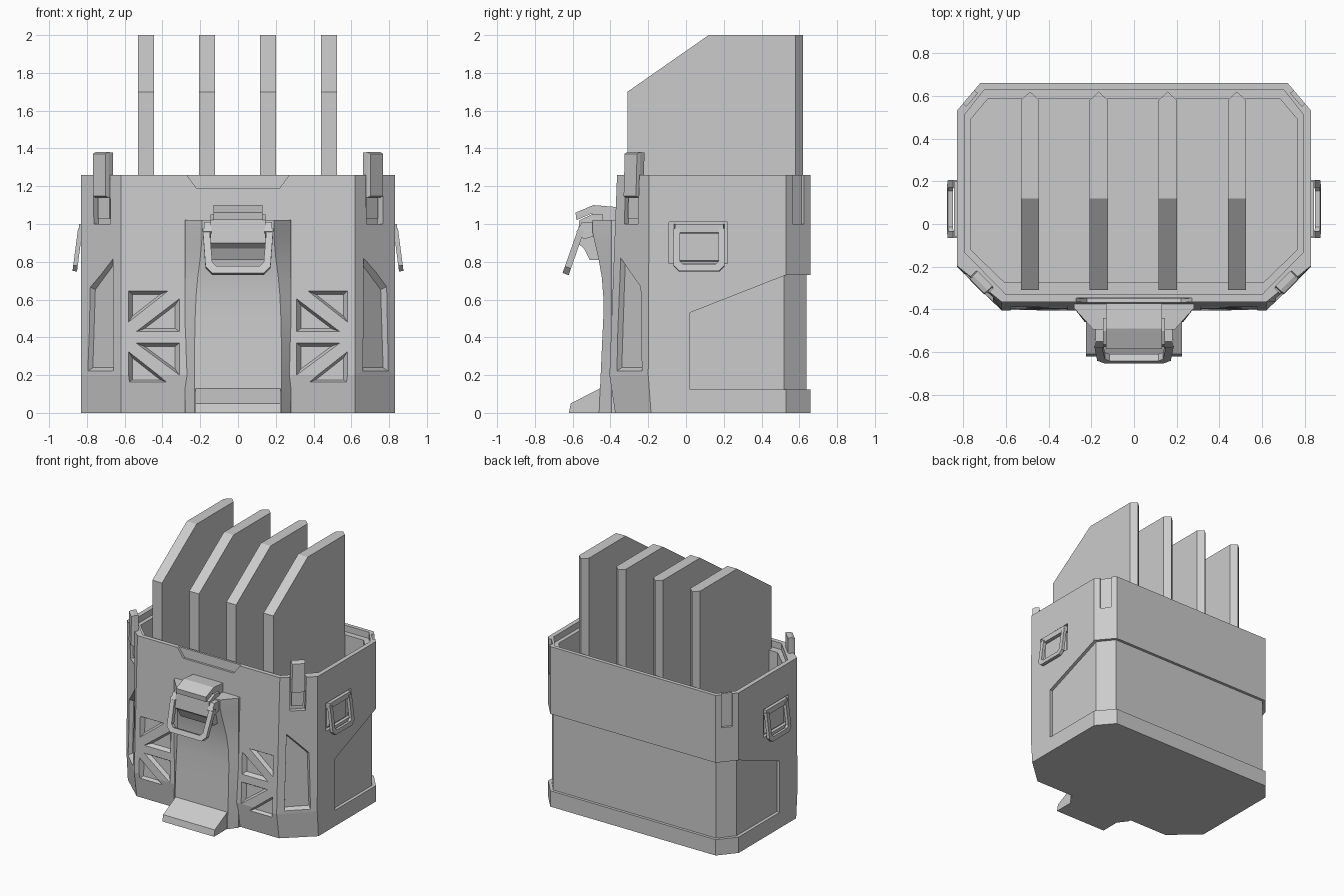
import bpy, bmesh
from mathutils import Vector as V

if "Cube" in bpy.data.objects:
    bpy.data.objects.remove(bpy.data.objects["Cube"])


def loft(name, rings, mirror=1):
    """Closed solid through rings of equal point count."""
    bm = bmesh.new()
    vs = [[bm.verts.new((p[0] * mirror, p[1], p[2])) for p in r] for r in rings]
    n = len(rings[0])
    for a, b in zip(vs, vs[1:]):
        for i in range(n):
            bm.faces.new((a[i], a[(i + 1) % n], b[(i + 1) % n], b[i]))
    bm.faces.new(vs[0])
    bm.faces.new(vs[-1])
    bmesh.ops.recalc_face_normals(bm, faces=bm.faces[:])
    me = bpy.data.meshes.new(name)
    bm.to_mesh(me)
    bm.free()
    ob = bpy.data.objects.new(name, me)
    bpy.context.collection.objects.link(ob)
    return ob


def prism_x(name, prof, x0, x1):
    return loft(name, [[(x, y, z) for y, z in prof] for x in (x0, x1)])


def prism_z(name, plan, z0, z1):
    return loft(name, [[(x, y, z) for x, y in plan] for z in (z0, z1)])


def slab(name, pts, frame, steps, mirror=1):
    """2D outline in a frame (origin, u, v, normal); steps = (offset, scale)."""
    o, u, v, n = [V(a) for a in frame]
    n.normalize()
    ca = sum(p[0] for p in pts) / len(pts)
    cb = sum(p[1] for p in pts) / len(pts)
    return loft(name, [[o + u * (ca + (a - ca) * s) + v * (cb + (b - cb) * s) + n * d
                        for a, b in pts] for d, s in steps], mirror)


def cut(target, cutter):
    m = target.modifiers.new("cut", 'BOOLEAN')
    m.operation, m.solver, m.object = 'DIFFERENCE', 'EXACT', cutter
    bpy.context.view_layer.objects.active = target
    bpy.ops.object.modifier_apply(modifier=m.name)
    bpy.data.objects.remove(cutter)


def rect(a0, a1, b0, b1):
    return [(a0, b0), (a1, b0), (a1, b1), (a0, b1)]


def octagon(x, fx, fy0, fy1, by0, bx, by1):
    half = [(fx, fy1), (x, fy0), (x, by0), (bx, by1)]
    return half + [(-a, b) for a, b in reversed(half)]


def u_shape(w, h, t, c, taper):
    out = [(w, 0), (w - taper, c - h), (w - taper - c, -h)]
    inn = [(w - t - taper - c * .6, t - h), (w - t - taper, t - h + c * .6), (w - t, 0)]
    return ([(-a, b) for a, b in out] + [(a, b) for a, b in reversed(out)]
            + list(reversed(inn)) + [(-a, b) for a, b in inn])


# Main body: tapered octagonal shell
body = loft("body", [[(x, y, z) for x, y in octagon(.83, .62, fs, fy, .53, .72, .66)]
                     for z, fs, fy in ((0, -.185, -.375), (.2, -.2, -.405), (1.26, -.195, -.365))])
cut(body, prism_z("rim_cut", octagon(.795, .6, -.13, -.33, .51, .70, .63), 1.21, 1.4))
cut(body, prism_z("cavity_cut", octagon(.765, .605, -.12, -.275, .49, .685, .585), .6, 1.4))

# Wrap-around recess at sides and back
wrap = prism_x("wrap_cut", [(.02, .125), (.02, .53), (.53, .73), (.9, .73), (.9, .125)], -1, 1)
cut(wrap, prism_z("core", [(-.805, -1), (.805, -1), (.805, .52), (.71, .638),
                           (-.71, .638), (-.805, .52)], -.5, 1.5))
cut(body, wrap)

# Face frames: front plane, front corner, back corner, side
FRONT = ((0, -.4125, 0), (1, 0, 0), (0, .0377, 1), (0, -1, .0377))
CORNER = ((.62, -.412, 0), (1, 1, 0), (0, .025, 1), (1, -1, .02))
BACK = ((.775, .595, 0), (-.65, .76, 0), (0, 0, 1), (.76, .65, 0))
SIDE = ((.83, 0, 0), (0, 1, 0), (0, 0, 1), (1, 0, 0))
TRUSS = [[(.58, .645), (.37, .645), (.58, .48)], [(.31, .605), (.31, .43), (.54, .43)],
         [(.58, .16), (.37, .16), (.58, .325)], [(.31, .2), (.31, .37), (.54, .37)]]
for s in (1, -1):
    for tri in TRUSS:
        cut(body, slab("truss_cut", tri, FRONT, ((.05, 1), (.001, 1), (-.03, .7)), s))
    panel = [(.035, .2), (.18, .2), (.165, .68), (.04, .85)]
    cut(body, slab("panel_cut", panel, CORNER, ((.05, 1.02), (-.03, .86)), s))
    cut(body, slab("clip_cut", rect(.06, .14, 1, 1.4), CORNER, ((.1, 1), (-.03, 1)), s))
    cut(body, slab("groove_cut", rect(-.04, .04, 1, 1.4), BACK, ((.1, 1), (-.02, 1)), s))
    cut(body, slab("handle_cut", rect(-.09, .22, .79, 1.01), SIDE, ((.05, 1), (-.025, 1)), s))
cut(body, slab("lip_cut", [(-.22, 1.19), (.22, 1.19), (.275, 1.265), (-.275, 1.265)], FRONT,
               ((.05, 1), (-.018, 1))))

# Four upright fins with pointed back and sloped front
for i, cx in enumerate((-.487, -.165, .158, .482)):
    w = .0425
    fin = prism_z(f"fin_{i + 1}", [(cx - w, -.31), (cx + w, -.31), (cx + w, .58),
                                   (cx, .62), (cx - w, .58)], .58, 2)
    cut(fin, prism_x("slope_cut", [(-.74, 1.4), (.12, 2), (.12, 2.3), (-.74, 2.3)], -1, 1))

# Front column, curved and flared
SECT = ((0, .23, -.46), (.13, .23, -.455), (.35, .23, -.445), (.5, .227, -.438), (.62, .222, -.438),
        (.72, .213, -.446), (.82, .2, -.464), (.91, .192, -.485), (.96, .19, -.495), (1.02, .19, -.495))
column = loft("front_column", [[(-.28, -.36, z), (-.28, -.395, z), (-w, y, z), (w, y, z),
                                (.28, -.395, z), (.28, -.36, z)] for z, w, y in SECT])
column.select_set(True)
bpy.context.view_layer.objects.active = column
bpy.ops.object.shade_smooth_by_angle(angle=.4)
prism_x("foot", [(-.4, 0), (-.62, 0), (-.61, .05), (-.455, .13), (-.4, .13)], -.225, .225)

# Latch: strap, block, pivots and pull loop
prism_x("latch_strap", [(-.37, 1.09), (-.49, 1.10), (-.585, 1.06), (-.58, 1.02), (-.5, 1.055),
                        (-.44, 1.0), (-.37, 1.0)], -.13, .13)
prism_x("latch_block", [(-.44, 1.05), (-.5, 1.05), (-.565, 1.02), (-.575, .9), (-.54, .87),
                        (-.51, .81), (-.44, .81)], -.145, .145)
for s in (1, -1):
    loft("latch_pivot", [[(x, y, z) for y, z in ((-.47, 1.01), (-.55, 1.01), (-.58, .96),
                         (-.54, .92), (-.47, .94))] for x in (.14, .18)], s)
slab("latch_loop", u_shape(.187, .235, .036, .035, .015),
     ((0, -.555, .97), (1, 0, 0), (0, .35, 1), (0, -1, .35)), ((-.017, 1), (.017, 1)))

# Corner clips and side handles, both sides
for s in (1, -1):
    slab("corner_clip", rect(.065, .135, 1.14, 1.38), CORNER, ((-.032, 1), (.0, 1), (.02, .93)), s)
    slab("clip_stem", rect(.07, .13, 1.03, 1.2), CORNER, ((-.035, 1), (-.012, 1)), s)
    slab("side_handle", u_shape(.135, .225, .033, .03, .0),
         ((.835, .07, .975), (0, 1, 0), (-.13, 0, 1), (1, 0, .13)), ((-.012, 1), (.012, 1)), s)
    slab("handle_mount", rect(-.065, .205, .955, 1.0), SIDE, ((-.03, 1), (.012, .95)), s)
    slab("handle_plate", rect(-.05, .18, .8, .955), SIDE, ((-.03, 1), (-.008, .92)), s)
